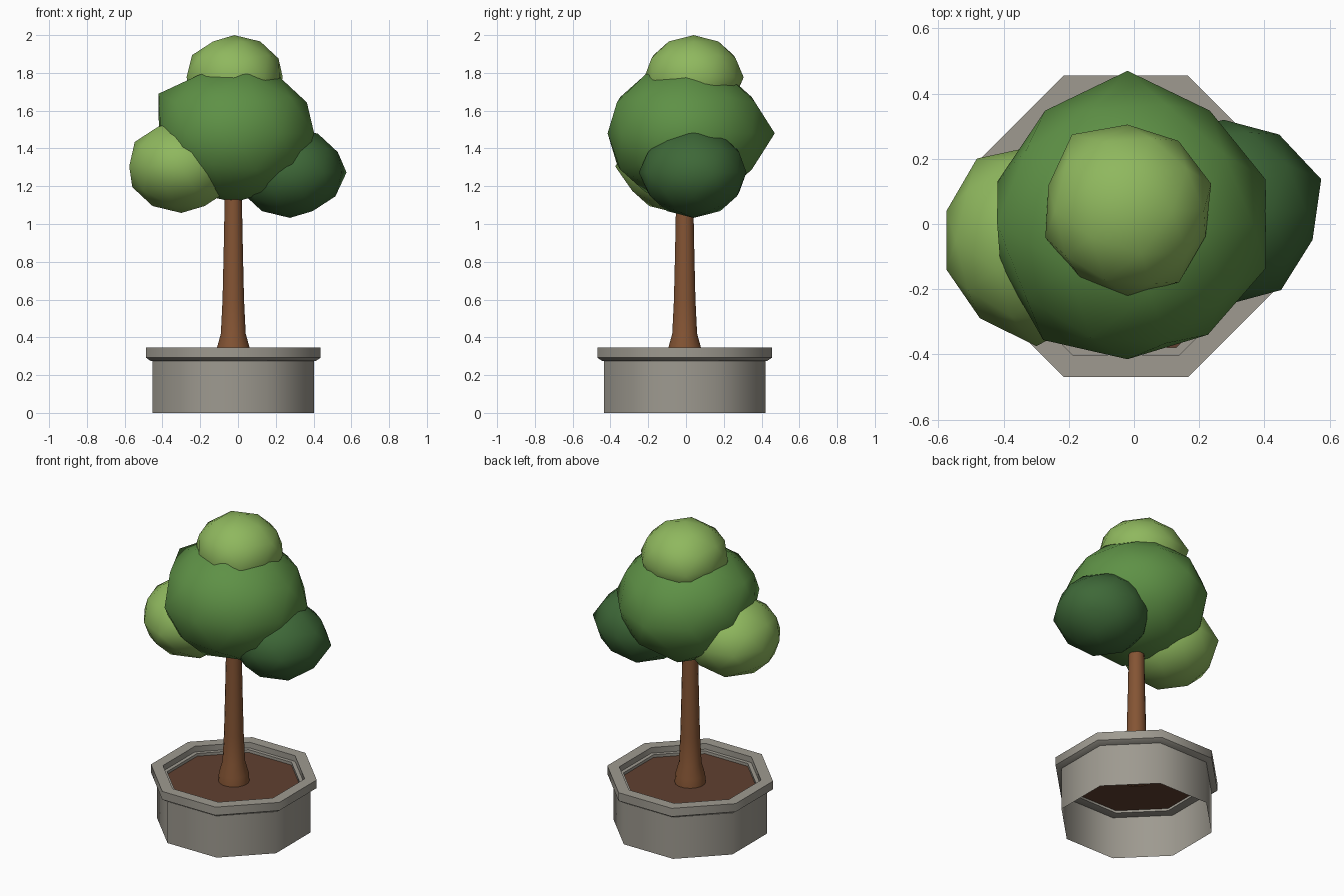
import bpy, bmesh, math

if "Cube" in bpy.data.objects:
    bpy.data.objects.remove(bpy.data.objects["Cube"])


def material(name, color):
    m = bpy.data.materials.new(name)
    m.diffuse_color = (*color, 1.0)
    m.use_nodes = True
    m.node_tree.nodes["Principled BSDF"].inputs["Base Color"].default_value = m.diffuse_color
    return m


GREEN = material("leaf green", (0.112, 0.283, 0.061))
LIGHT = material("light leaf green", (0.275, 0.479, 0.112))
DARK = material("dark leaf green", (0.048, 0.138, 0.039))
BARK = material("bark brown", (0.231, 0.089, 0.034))
STONE = material("stone grey", (0.342, 0.323, 0.279))
SOIL = material("soil brown", (0.117, 0.051, 0.030))

CX, CY = -0.025, -0.007          # planter and trunk axis


def finish(name, bm, mat, angle):
    me = bpy.data.meshes.new(name)
    bm.to_mesh(me)
    bm.free()
    me.materials.append(mat)
    for p in me.polygons:
        p.use_smooth = True
    me.set_sharp_from_angle(angle=math.radians(angle))
    ob = bpy.data.objects.new(name, me)
    bpy.context.collection.objects.link(ob)
    return ob


def lathe(name, profile, sides, mat, closed=False, cap=False, flat_radius=False):
    """Spin (radius, z) points; flat_radius measures to the middle of a side."""
    bm = bmesh.new()
    k = 1 / math.cos(math.pi / sides) if flat_radius else 1.0
    rings = []
    for r, z in profile:
        rings.append([bm.verts.new((CX + r * k * math.cos((j + 0.5) * math.tau / sides),
                                    CY + r * k * math.sin((j + 0.5) * math.tau / sides), z))
                      for j in range(sides)])
    n = len(rings)
    for i in range(n if closed else n - 1):
        a, b = rings[i], rings[(i + 1) % n]
        for j in range(sides):
            q = (j + 1) % sides
            bm.faces.new((a[j], a[q], b[q], b[j]))
    if cap:
        bm.faces.new(rings[-1])
    return finish(name, bm, mat, 50)


def leaf_blob(name, center, radius, equator, mat, dents=()):
    """Squashed icosphere, its ten equator points pushed to given radii."""
    bm = bmesh.new()
    bmesh.ops.create_icosphere(bm, subdivisions=2, radius=1.0)
    for v in bm.verts:
        d = v.co.normalized()
        r = radius
        if abs(d.z) < 0.01:
            deg = math.degrees(math.atan2(d.y, d.x)) % 360
            r = equator[round((deg - 18) / 36) % 10]
        for direction, rr in dents:
            if sum(p * q for p, q in zip(d, direction)) > 0.98:
                r = rr
        v.co = (center[0] + d.x * r, center[1] + d.y * r, center[2] + d.z * r * 0.85)
    return finish(name, bm, mat, 180)


# Octagonal planter, open underneath
lathe("planter_wall", [(0.428, 0), (0.428, 0.277)], 8, STONE, flat_radius=True)
lathe("planter_rim", [(0.437, 0.275), (0.462, 0.292), (0.462, 0.345), (0.395, 0.345),
                      (0.395, 0.308), (0.372, 0.308), (0.372, 0.275)],
      8, STONE, closed=True, flat_radius=True)
lathe("soil", [(0.375, 0.29)], 8, SOIL, cap=True, flat_radius=True)

# Flared trunk
lathe("trunk", [(0.092, 0.285), (0.088, 0.345), (0.067, 0.42), (0.058, 0.60),
                (0.052, 0.85), (0.047, 1.10), (0.044, 1.30)], 16, BARK, cap=True)

# Foliage: equator radii start at 18 degrees and go round in steps of 36
leaf_blob("main_foliage", (-0.02, 0.0, 1.48), 0.43,
          [0.445, 0.43, 0.47, 0.43, 0.42, 0.41, 0.44, 0.415, 0.42, 0.445], GREEN,
          [((-0.851, 0, 0.526), 0.47)])
leaf_blob("top_foliage", (-0.02, 0.04, 1.777), 0.262,
          [0.27, 0.266, 0.265, 0.29, 0.255, 0.265, 0.25, 0.26, 0.27, 0.252], LIGHT)
leaf_blob("left_foliage", (-0.30, -0.05, 1.305), 0.29,
          [0.29, 0.29, 0.29, 0.31, 0.29, 0.29, 0.295, 0.325, 0.29, 0.29], LIGHT)
leaf_blob("right_foliage", (0.275, 0.04, 1.273), 0.283,
          [0.315, 0.29, 0.28, 0.285, 0.285, 0.285, 0.285, 0.29, 0.30, 0.287], DARK)
